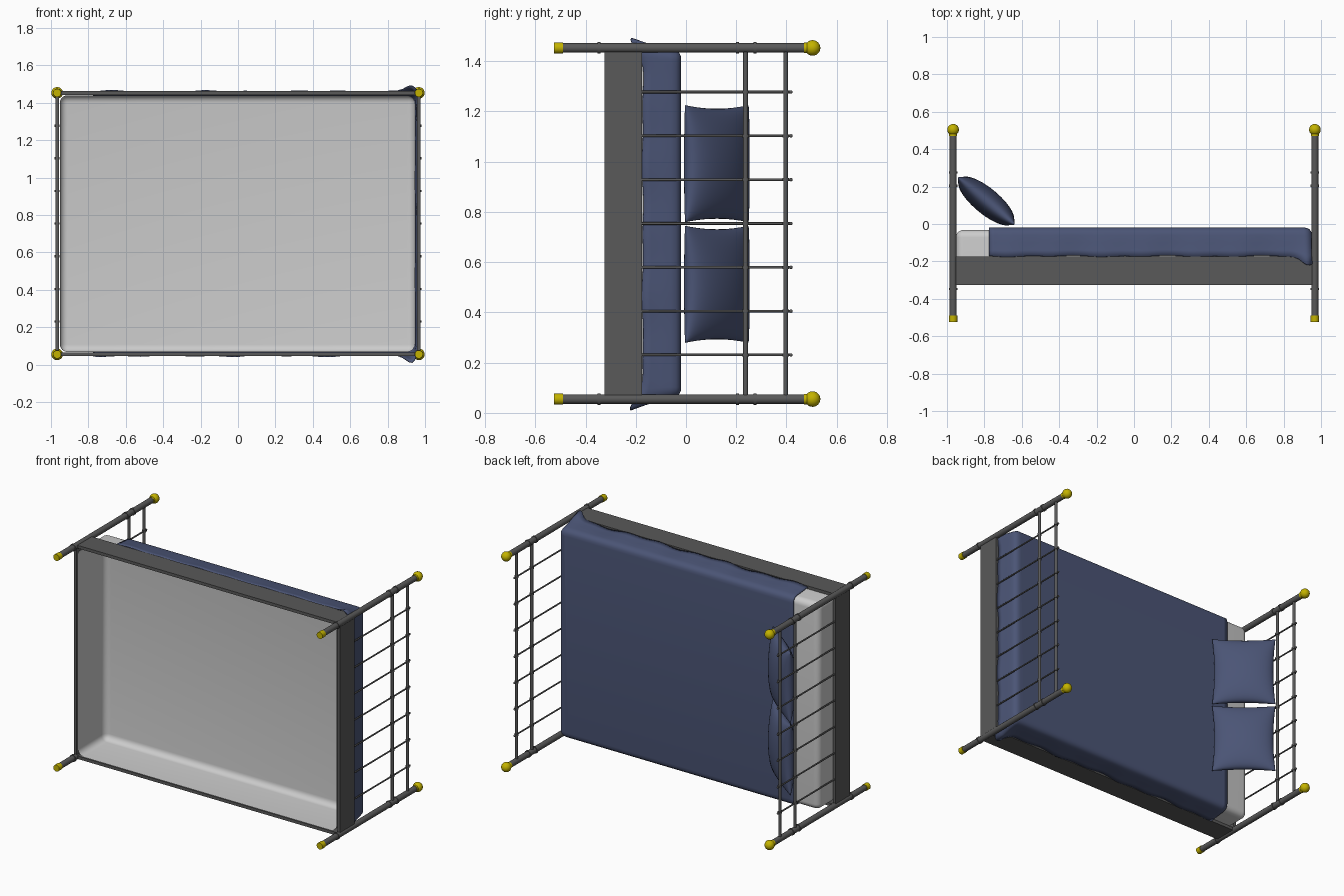
import bpy, bmesh, math
from mathutils import Vector, Matrix

if "Cube" in bpy.data.objects:
    bpy.data.objects.remove(bpy.data.objects["Cube"])

# The bed lies on its side: length along x, its own "up" along +y, width along z
PX, Z0, Z1 = 0.967, 0.055, 1.453
ZM = (Z0 + Z1) / 2


def material(name, rgb):
    m = bpy.data.materials.new(name)
    m.diffuse_color = (*rgb, 1)
    m.use_nodes = True
    m.node_tree.nodes["Principled BSDF"].inputs["Base Color"].default_value = m.diffuse_color
    return m


metal = material("dark_metal", (0.10, 0.10, 0.10))
brass = material("brass", (0.55, 0.45, 0.0))
blue = material("blue_cloth", (0.07, 0.09, 0.18))


def finish(name, bm, mat=None, angle=40):
    bmesh.ops.recalc_face_normals(bm, faces=bm.faces)
    me = bpy.data.meshes.new(name)
    bm.to_mesh(me)
    bm.free()
    ob = bpy.data.objects.new(name, me)
    bpy.context.collection.objects.link(ob)
    if mat:
        me.materials.append(mat)
    bpy.ops.object.select_all(action='DESELECT')
    ob.select_set(True)
    bpy.context.view_layer.objects.active = ob
    bpy.ops.object.shade_smooth_by_angle(angle=math.radians(angle))
    return ob


def rod(bm, a, b, r, seg=16):
    a, b = Vector(a), Vector(b)
    d = b - a
    rot = d.to_track_quat('Z', 'Y').to_matrix().to_4x4()
    bmesh.ops.create_cone(bm, cap_ends=True, segments=seg, radius1=r, radius2=r,
                          depth=d.length, matrix=Matrix.Translation((a + b) / 2) @ rot)


def box(bm, lo, hi):
    lo, hi = Vector(lo), Vector(hi)
    return bmesh.ops.create_cube(bm, size=1, matrix=Matrix.Translation((lo + hi) / 2)
                                 @ Matrix.Diagonal((*(hi - lo), 1)))


# Corner posts with collars, brass knobs and feet
for x, end in ((-PX, "head"), (PX, "foot")):
    for z, side in ((Z0, "left"), (Z1, "right")):
        bm = bmesh.new()
        rod(bm, (x, -0.5, z), (x, 0.49, z), 0.019, 20)
        for y in (-0.347, 0.205, 0.275):
            rod(bm, (x, y - 0.006, z), (x, y + 0.006, z), 0.023, 20)
        finish(f"{end}_post_{side}", bm, metal)
        bm = bmesh.new()
        bmesh.ops.create_uvsphere(bm, u_segments=20, v_segments=12, radius=0.031,
                                  matrix=Matrix.Translation((x, 0.504, z)))
        rod(bm, (x, 0.47, z), (x, 0.485, z), 0.021, 20)
        rod(bm, (x, -0.525, z), (x, -0.49, z), 0.022, 20)
        finish(f"{end}_knob_and_foot_{side}", bm, brass)

    # Cross rails and thin spindles of each end
    bm = bmesh.new()
    for y in (0.237, 0.397):
        rod(bm, (x, y, Z0), (x, y, Z1), 0.0095)
    for i in range(7):
        z = ZM + (i - 3) * 0.1745
        rod(bm, (x, -0.2, z), (x, 0.418, z), 0.005, 10)
        for y in (0.237, 0.397):
            rod(bm, (x, y, z - 0.006), (x, y, z + 0.006), 0.0135)
        bmesh.ops.create_uvsphere(bm, u_segments=10, v_segments=6, radius=0.007,
                                  matrix=Matrix.Translation((x, 0.418, z)))
    finish(f"{end}_rails", bm, metal)

# Frame boards
bm = bmesh.new()
for x in (-PX, PX):
    box(bm, (x - 0.010, -0.325, Z0), (x + 0.010, -0.175, Z1))
for z in (Z0, Z1):
    box(bm, (-PX, -0.325, z - 0.010), (PX, -0.175, z + 0.010))
finish("frame_boards", bm, metal)

# Mattress: soft-edged shell, open underneath
bm = bmesh.new()
box(bm, (-0.952, -0.318, 0.068), (0.945, -0.032, 1.440))
bottom = [f for f in bm.faces if f.calc_center_median().y < -0.31]
bmesh.ops.delete(bm, geom=bottom, context='FACES_ONLY')
edges = [e for e in bm.edges if len(e.link_faces) == 2]
bmesh.ops.bevel(bm, geom=edges, offset=0.04, segments=6, profile=0.5, affect='EDGES')
finish("mattress", bm, None, 60)

# Blanket: U-shaped outline (side, foot, side) swept down with a wavy hem
XF, ZA, ZB, R = 0.952, 0.058, 1.450, 0.045
path = []
for i in range(60):
    path.append((-0.775 + (XF - R + 0.775) * i / 60, ZA, 0, -1))
for i in range(9):
    a = -math.pi / 2 + math.pi / 2 * i / 8
    path.append((XF - R + R * math.cos(a), ZA + R + R * math.sin(a), math.cos(a), math.sin(a)))
for i in range(1, 45):
    path.append((XF, ZA + R + (ZB - ZA - 2 * R) * i / 45, 1, 0))
path += [(x, ZA + ZB - z, nx, -nz) for x, z, nx, nz in path[:69][::-1]]

profile = [(-0.045, -0.019), (-0.028, -0.021), (-0.014, -0.028), (-0.005, -0.040),
           (0.0, -0.060), (0.003, -0.10), (0.008, -0.14), (0.012, -0.172)]
bm = bmesh.new()
rows = []
for k, (x, z, nx, nz) in enumerate(path):
    wave = 0.5 * math.sin(k * 0.33) + 0.5 * math.sin(k * 0.71 + 1)
    corner = sum(math.exp(-((x - 0.93) ** 2 + (z - c) ** 2) / 0.0022) for c in (ZA, ZB))
    col = []
    for out, y in profile:
        t = max(0, (-y - 0.04) / 0.13)
        o = out + t * (0.007 * wave * (1 if nx < 0.5 else 0.6))
        flare = 0.034 * t * t * corner
        s = -1 if z < ZM else 1
        yy = y - t * t * (0.004 * wave + 0.045 * corner)
        col.append(bm.verts.new((x + nx * o, yy, z + nz * o + s * flare)))
    rows.append(col)
for a, b in zip(rows, rows[1:]):
    for j in range(len(profile) - 1):
        bm.faces.new((a[j], b[j], b[j + 1], a[j + 1]))
bm.faces.new([c[0] for c in rows])
blanket = finish("blanket", bm, blue, 60)
sol = blanket.modifiers.new("thickness", 'SOLIDIFY')
sol.thickness = 0.005

# Pillows: pinched cushions leaning on the head rails
def pillow(name, zc):
    n, a, b, h = 24, 0.197, 0.233, 0.069
    bm = bmesh.new()
    along = Vector((0.77, -0.64, 0))
    up = Vector((0.64, 0.77, 0))
    for s in (1, -1):
        g = []
        for i in range(n + 1):
            u = -math.cos(math.pi * i / n)
            row = []
            for j in range(n + 1):
                v = -math.cos(math.pi * j / n)
                f = h * ((1 - u * u) * (1 - v * v)) ** 0.45
                p = along * (a * u * (1 - 0.07 * (1 - v * v)))
                p = p + up * (s * f) + Vector((0, 0, b * v * (1 - 0.06 * (1 - u * u))))
                row.append(bm.verts.new(p + Vector((-0.79, 0.123, zc))))
            g.append(row)
        for i in range(n):
            for j in range(n):
                bm.faces.new((g[i][j], g[i + 1][j], g[i + 1][j + 1], g[i][j + 1]))
    bmesh.ops.remove_doubles(bm, verts=bm.verts, dist=0.0001)
    finish(name, bm, blue, 80)


pillow("pillow_left", 0.512)
pillow("pillow_right", 0.992)
